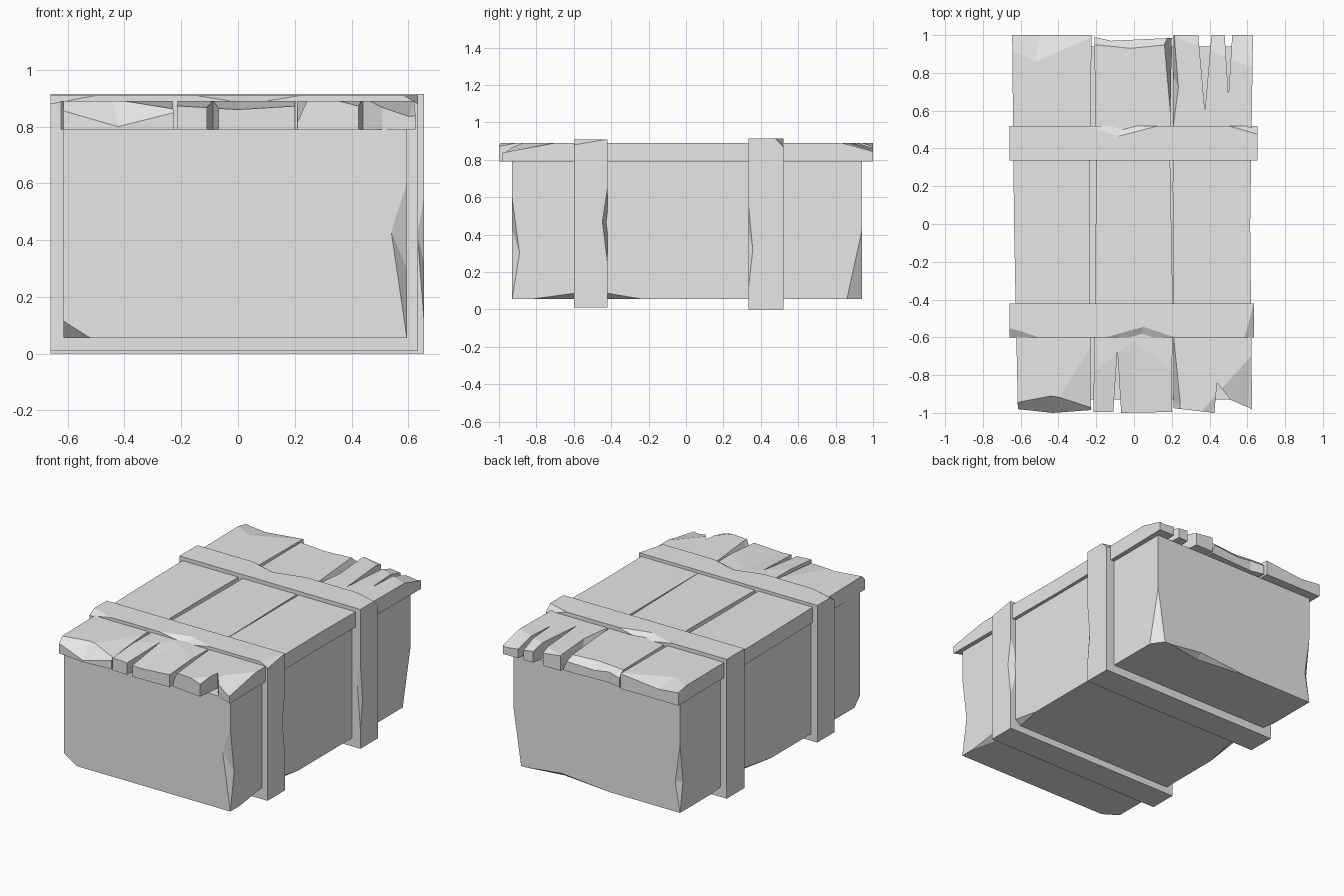
import bpy, bmesh
from mathutils import Vector

if "Cube" in bpy.data.objects:
    bpy.data.objects.remove(bpy.data.objects["Cube"])

grey = bpy.data.materials.new("worn_grey")
grey.use_nodes = True
grey.diffuse_color = (0.8, 0.8, 0.8, 1)
grey.node_tree.nodes["Principled BSDF"].inputs["Base Color"].default_value = (0.8, 0.8, 0.8, 1)


def add_object(name, bm):
    bmesh.ops.recalc_face_normals(bm, faces=bm.faces)
    mesh = bpy.data.meshes.new(name)
    bm.to_mesh(mesh)
    bm.free()
    mesh.materials.append(grey)
    obj = bpy.data.objects.new(name, mesh)
    bpy.context.collection.objects.link(obj)
    return obj


def slab(name, outline, z0, z1):
    """Upright prism over a flat outline."""
    bm = bmesh.new()
    base = bm.faces.new([bm.verts.new((x, y, z0)) for x, y in outline])
    top = bmesh.ops.extrude_face_region(bm, geom=[base])["geom"]
    bmesh.ops.translate(bm, vec=(0, 0, z1 - z0),
                        verts=[v for v in top if isinstance(v, bmesh.types.BMVert)])
    return add_object(name, bm)


def block(name, x0, x1, y0, y1, z0, z1):
    return slab(name, [(x0, y0), (x1, y0), (x1, y1), (x0, y1)], z0, z1)


def chip(obj, start, end, side_a, side_b):
    """Knock a wedge off an edge: start and end on the edge, one point on each side."""
    s, e, a, b = map(Vector, (start, end, side_a, side_b))
    mid = (a + b) / 2
    points = [a + (a - b) * 0.5, b + (b - a) * 0.5,
              s + (s - mid) * 0.4, e + (e - mid) * 0.4]
    bm = bmesh.new()
    bmesh.ops.convex_hull(bm, input=[bm.verts.new(p) for p in points])
    cutter = add_object("chip_cutter", bm)
    mod = obj.modifiers.new("chip", "BOOLEAN")
    mod.operation, mod.solver, mod.object = "DIFFERENCE", "EXACT", cutter
    bpy.context.view_layer.objects.active = obj
    bpy.ops.object.modifier_apply(modifier=mod.name)
    bpy.data.objects.remove(cutter)


# Crate body with chipped edges and corners
L, R, F, B, Z, T = -0.615, 0.595, -0.93, 0.94, 0.055, 0.79
body = block("crate_body", L, R, F, B, Z, T)
chip(body, (R, F, 0.6), (R, F, Z), (0.54, F, 0.43), (R, -0.89, 0.3))
chip(body, (R, B, 0.42), (R, B, -0.2), (0.54, B, Z), (R, 0.86, Z))
chip(body, (L, F, 0.115), (L, F, -0.05), (-0.52, F, Z), (L, -0.87, Z))
chip(body, (R, -0.83, Z), (R, -0.23, Z), (R, -0.5, 0.1), (0.53, -0.55, Z))
chip(body, (L, 0.0, Z), (L, 0.6, Z), (L, 0.3, 0.1), (-0.55, 0.3, Z))
chip(body, (L, B, 0.5), (L, B, Z), (-0.58, B, 0.25), (L, 0.91, 0.25))
chip(body, (0.5, B, Z), (-0.1, B, Z), (0.25, B, 0.085), (0.25, 0.9, Z))

# Lid planks with split ends
P = 0.89
left_plank = slab("lid_plank_right", [
    (-0.615, -0.98), (-0.43, -1.0), (-0.228, -0.985), (-0.235, 0),
    (-0.225, 1.0), (-0.645, 1.0), (-0.635, 0)], T, P)
middle_plank = slab("lid_plank_middle", [
    (-0.215, -0.995), (-0.11, -0.995), (-0.088, -0.67), (-0.068, -1.0),
    (0.2, -0.995), (0.205, -0.4), (0.19, 0.4), (0.2, 0.985),
    (-0.12, 0.97), (-0.21, 0.99), (-0.2, 0.2)], T, P)
right_plank = slab("lid_plank_left", [
    (0.21, -0.975), (0.425, -1.0), (0.44, -0.84), (0.51, -0.93), (0.625, -0.98),
    (0.615, 0), (0.63, 1.0), (0.52, 1.0), (0.5, 0.68), (0.48, 1.0),
    (0.41, 1.0), (0.375, 0.6), (0.34, 1.0), (0.21, 1.0), (0.205, 0.2)], T, P)

# Worn plank ends
chip(left_plank, (-0.9, -1.0, P), (0.1, -1.0, P), (-0.44, -0.91, P), (-0.42, -1.0, 0.8))
chip(left_plank, (-0.45, -1.0, P), (-0.1, -1.0, P), (-0.228, -0.65, P), (-0.228, -1.0, 0.86))
chip(left_plank, (-0.8, 1.0, P), (-0.2, 1.0, P), (-0.52, 0.86, P), (-0.5, 1.0, 0.86))
chip(middle_plank, (-0.5, -1.0, P), (0.5, -1.0, P), (0.0, -0.62, P), (0.0, -1.0, 0.86))
chip(middle_plank, (-0.6, 0.99, P), (0.6, 0.99, P), (-0.02, 0.93, P), (-0.02, 0.99, 0.83))
chip(middle_plank, (0.2, 0.5, P), (0.2, 1.4, P), (0.16, 0.96, P), (0.2, 0.96, 0.8))
chip(right_plank, (0.35, -1.0, P), (0.9, -1.0, P), (0.62, -0.7, P), (0.6, -1.0, 0.83))
chip(right_plank, (0.2, 1.0, P), (0.9, 1.0, P), (0.62, 0.83, P), (0.6, 1.0, 0.84))
chip(right_plank, (0.205, 0.5, P), (0.205, 1.1, P), (0.235, 0.72, P), (0.205, 0.8, 0.8))
chip(right_plank, (0.205, -0.55, P), (0.205, -1.4, P), (0.245, -0.95, P), (0.205, -0.95, 0.8))

# Front strap
S, E = 0.91, 0.635
front_strap = block("front_strap", -0.66, E, -0.6, -0.42, 0.01, S)
chip(front_strap, (-0.15, -0.6, S), (0.22, -0.6, S), (0.05, -0.545, S), (0.04, -0.6, 0.88))
chip(front_strap, (-0.5, -0.6, S), (-0.85, -0.6, S), (-0.66, -0.55, S), (-0.66, -0.6, 0.88))
chip(front_strap, (E, -0.42, S), (E, -0.75, S), (0.585, -0.6, S), (E, -0.6, 0.88))
chip(front_strap, (E, -0.42, 0.65), (E, -0.42, 0.25), (E, -0.447, 0.47), (0.58, -0.42, 0.47))

# Back strap
S, E = 0.915, 0.655
back_strap = block("back_strap", -0.66, E, 0.335, 0.52, 0, S)
chip(back_strap, (-0.26, 0.52, S), (0.13, 0.52, S), (-0.08, 0.465, S), (-0.05, 0.52, 0.875))
chip(back_strap, (0.5, 0.52, S), (0.85, 0.52, S), (E, 0.475, S), (E, 0.52, 0.87))
chip(back_strap, (E, 0.335, 0.55), (E, 0.335, 0.12), (E, 0.357, 0.32), (0.632, 0.335, 0.42))
